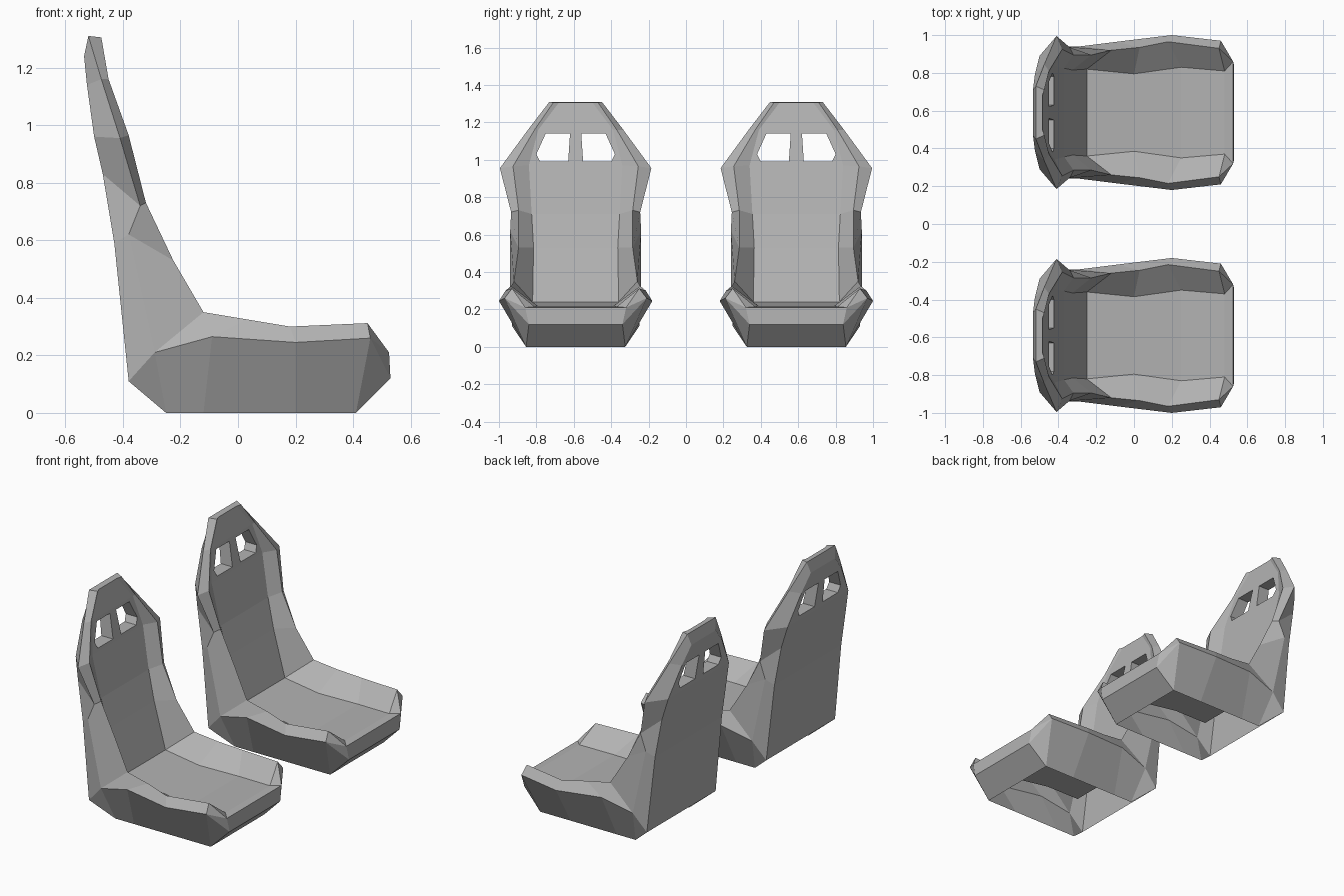
import bpy, bmesh
from mathutils import Vector

cube = bpy.data.objects.get("Cube")
if cube:
    bpy.data.objects.remove(cube, do_unlink=True)

grey = bpy.data.materials.new("seat grey")
grey.use_nodes = True
colour = (0.45, 0.45, 0.45, 1)
grey.diffuse_color = colour
grey.node_tree.nodes["Principled BSDF"].inputs["Base Color"].default_value = colour

bm = bmesh.new()


def points(*coords):
    return [bm.verts.new(c) for c in coords]


def face(*verts):
    return bm.faces.new(verts)


def strip(a, b):
    """Quads between two rows of points."""
    for i in range(len(a) - 1):
        face(a[i], a[i + 1], b[i + 1], b[i])


def centre(v):
    return bm.verts.new((v.co.x, 0, v.co.z))


# Backrest rows, from base to top: cushion edge, ridge, outer edge, rear edge
inner = points((-.25, .23, .24), (-.325, .225, .53), (-.37, .235, .71),
               (-.42, .25, .97), (-.455, .2, 1.16), (-.485, .09, 1.305))
ridge = points((-.12, .33, .35), (-.225, .305, .53), (-.32, .305, .73),
               (-.38, .335, .965), (-.45, .22, 1.16), (-.475, .12, 1.305))
outer = points((-.29, .35, .21), (-.38, .35, .62), (-.34, .345, .72),
               (-.41, .405, .955), (-.475, .255, 1.16), (-.52, .14, 1.31))
rear = points((-.38, .34, .11), (-.43, .33, .59), (-.47, .32, .83),
              (-.5, .30, .96), (-.525, .2, 1.14), (-.535, .12, 1.24))
front_mid = [centre(v) for v in inner]
rear_mid = [centre(v) for v in rear]
strip(inner, ridge)
strip(ridge, outer)
strip(outer, rear)

# Flat panels, leaving out the level with the harness opening
HOLE = 3
for mid, edge in ((front_mid, inner), (rear_mid, rear)):
    for i in range(len(mid) - 1):
        if i != HOLE:
            face(mid[i], edge[i], edge[i + 1], mid[i + 1])

# Top cap of the headrest
top_mid = centre(outer[-1])
face(front_mid[-1], inner[-1], outer[-1], top_mid)
face(inner[-1], ridge[-1], outer[-1])
face(top_mid, outer[-1], rear[-1], rear_mid[-1])

# Harness opening: framed in front and rear, joined by a tunnel
window = [(.04, .99), (.19, .99), (.21, 1.03), (.16, 1.14), (.03, 1.14)]


def window_frame(mid, edge):
    c0, c1, e0, e1 = mid[HOLE], mid[HOLE + 1], edge[HOLE], edge[HOLE + 1]
    rim = []
    for y, z in window:
        t = (z - c0.co.z) / (c1.co.z - c0.co.z)
        rim.append(bm.verts.new((c0.co.x + t * (c1.co.x - c0.co.x), y, z)))
    a, b, c, d, e = rim
    face(c0, e0, b, a)
    face(e0, c, b)
    face(e0, e1, d, c)
    face(e1, c1, e, d)
    face(c1, c0, a, e)
    return rim


front_rim = window_frame(front_mid, inner)
rear_rim = window_frame(rear_mid, rear)
strip(front_rim + front_rim[:1], rear_rim + rear_rim[:1])

# Cushion rows, from rear to front: pan edge, bolster ridge, outer edge, skirt
pan = inner[:1] + points((0, .205, .22), (.25, .24, .205), (.48, .22, .215))
bolster = ridge[:1] + points((.03, .345, .325), (.18, .375, .30), (.45, .34, .312))
side = outer[:1] + points((-.09, .375, .265), (.2, .41, .245), (.46, .38, .26))
skirt = points((-.25, .265, 0), (-.12, .265, 0), (.2, .265, 0), (.41, .265, 0))
pan_mid = front_mid[:1] + [centre(v) for v in pan[1:]]
for a, b in ((pan_mid, pan), (pan, bolster), (bolster, side), (side, skirt)):
    strip(a, b)
face(side[0], skirt[0], rear[0])

# Rounded front lip
lip, nose = points((.525, .27, .21), (.53, .25, .12))
lip_mid, nose_mid, skirt_mid = centre(lip), centre(nose), centre(skirt[-1])
strip([pan_mid[-1], lip_mid, nose_mid, skirt_mid], [pan[-1], lip, nose, skirt[-1]])
face(pan[-1], bolster[-1], lip)
face(bolster[-1], side[-1], lip)
face(lip, side[-1], nose)
face(side[-1], skirt[-1], nose)

# Face everything outward
bmesh.ops.recalc_face_normals(bm, faces=bm.faces)
bm.normal_update()
pan_face = next(f for f in bm.faces if pan_mid[1] in f.verts and pan[2] in f.verts)
if pan_face.normal.z < 0:
    bmesh.ops.reverse_faces(bm, faces=bm.faces)

mesh = bpy.data.meshes.new("seat_shell")
bm.to_mesh(mesh)
bm.free()
mesh.materials.append(grey)

# Two matching seats side by side, each mirrored across its own middle
for name, y in (("right_seat", -.59), ("left_seat", .59)):
    seat = bpy.data.objects.new(name, mesh)
    seat.location = Vector((0, y, 0))
    bpy.context.collection.objects.link(seat)
    mirror = seat.modifiers.new("mirror", 'MIRROR')
    mirror.use_axis = (False, True, False)
    mirror.use_clip = True
